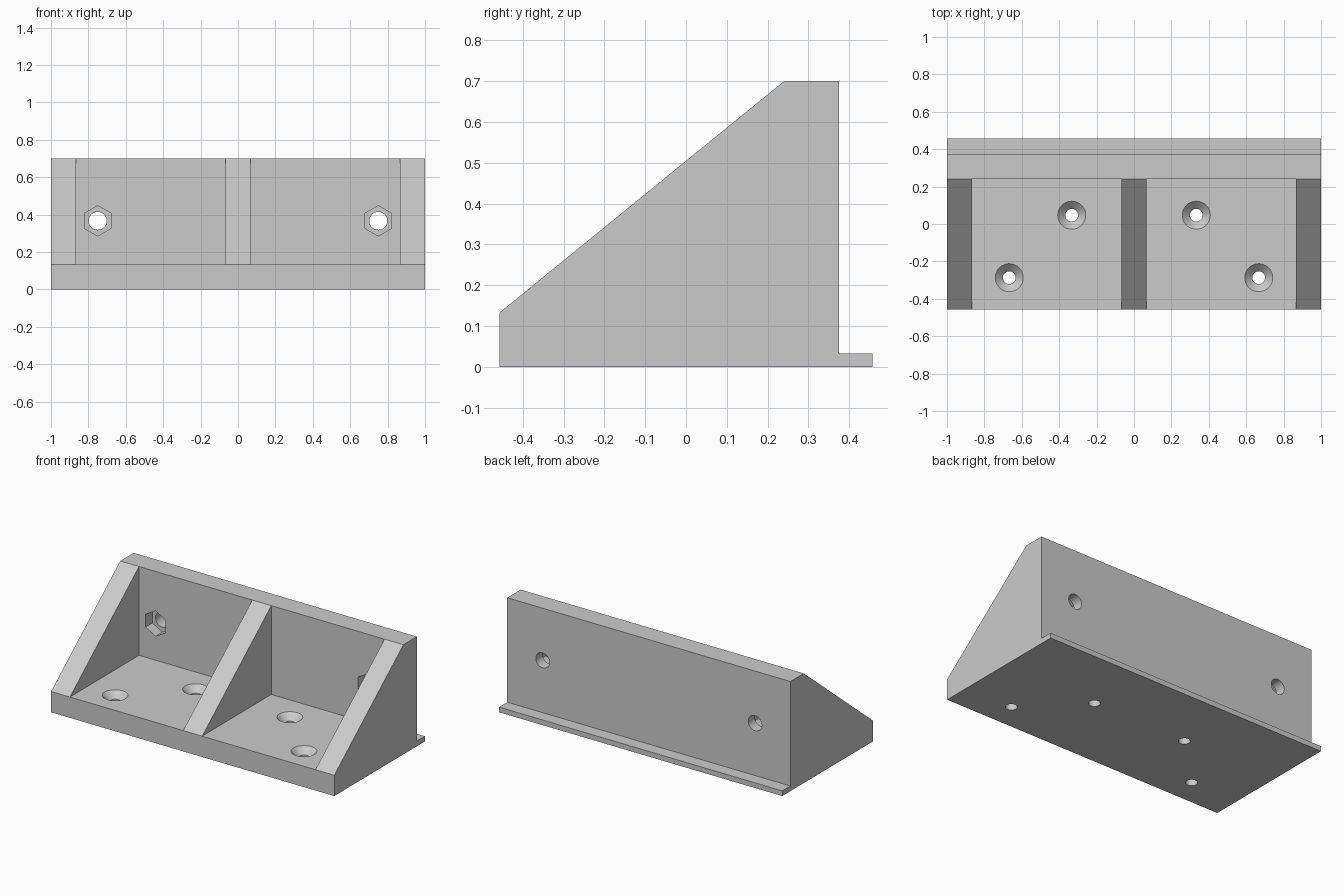
import bpy
import bmesh
import math
from mathutils import Matrix, Vector

cube = bpy.data.objects.get("Cube")
if cube:
    bpy.data.objects.remove(cube, do_unlink=True)

FRONT, BACK = -0.457, 0.457
FLOOR, TOP, LIP = 0.133, 0.7, 0.033
WALL_FRONT, WALL_BACK = 0.24, 0.375
SCREW_R, SINK = 0.034, 0.041

grey = bpy.data.materials.new("plain grey")
grey.use_nodes = True
color = (0.6, 0.6, 0.6, 1)
grey.diffuse_color = color
grey.node_tree.nodes["Principled BSDF"].inputs["Base Color"].default_value = color


def add_object(name, bm):
    bmesh.ops.recalc_face_normals(bm, faces=bm.faces)
    mesh = bpy.data.meshes.new(name)
    bm.to_mesh(mesh)
    bm.free()
    obj = bpy.data.objects.new(name, mesh)
    bpy.context.collection.objects.link(obj)
    mesh.materials.append(grey)
    return obj


def box(name, low, high):
    low, high = Vector(low), Vector(high)
    bm = bmesh.new()
    bmesh.ops.create_cube(bm, size=1, matrix=Matrix.Translation((low + high) / 2)
                          @ Matrix.Diagonal((*(high - low), 1)))
    return add_object(name, bm)


def plug(name, x, start, end, sides, r1, r2, across, upright):
    """Cylinder or cone between start and end, along z if upright, else along y."""
    middle = (start + end) / 2
    if upright:
        place = Matrix.Translation((x, across, middle))
    else:
        place = Matrix.Translation((x, middle, across)) @ Matrix.Rotation(-math.pi / 2, 4, "X")
    bm = bmesh.new()
    bmesh.ops.create_cone(bm, cap_ends=True, segments=sides, radius1=r1, radius2=r2,
                          depth=end - start, matrix=place)
    return add_object(name, bm)


def cut(body, cutter):
    cutter.hide_render = True
    mod = body.modifiers.new(cutter.name, "BOOLEAN")
    mod.operation, mod.solver, mod.object = "DIFFERENCE", "EXACT", cutter
    bpy.context.view_layer.objects.active = body
    bpy.ops.object.modifier_apply(modifier=mod.name)
    bpy.data.objects.remove(cutter, do_unlink=True)


# Solid wedge with a thin lip along the back
outline = [(FRONT, 0), (BACK, 0), (BACK, LIP), (WALL_BACK, LIP),
           (WALL_BACK, TOP), (WALL_FRONT, TOP), (FRONT, FLOOR)]
bm = bmesh.new()
side = bm.faces.new([bm.verts.new((-1, y, z)) for y, z in outline])
extruded = bmesh.ops.extrude_face_region(bm, geom=[side])["geom"]
bmesh.ops.translate(bm, vec=(2, 0, 0),
                    verts=[v for v in extruded if isinstance(v, bmesh.types.BMVert)])
bracket = add_object("angle_bracket", bm)

for s in (-1, 1):
    # Open bay between the centre rib and the end rib
    inner, outer = sorted((s * 0.067, s * 0.867))
    cut(bracket, box("bay", (inner, -0.6, FLOOR), (outer, WALL_FRONT, 1)))

    # Countersunk screw holes in the floor
    for x, y in ((0.667, -0.287), (0.333, 0.047)):
        cut(bracket, plug("screw_hole", s * x, -0.1, 0.3, 32, SCREW_R, SCREW_R, y, True))
        cut(bracket, plug("countersink", s * x, FLOOR - SINK, FLOOR + 0.01, 32,
                          SCREW_R, SCREW_R + SINK + 0.01, y, True))

    # Bolt hole and hexagonal nut pocket in the wall
    cut(bracket, plug("bolt_hole", s * 0.75, 0.1, 0.6, 32, 0.048, 0.048, 0.367, False))
    cut(bracket, plug("nut_pocket", s * 0.75, 0.1, WALL_FRONT + 0.067, 6,
                      0.081, 0.081, 0.367, False))

# Smooth hole walls, sharp edges elsewhere
bpy.ops.object.select_all(action="DESELECT")
bracket.select_set(True)
bpy.context.view_layer.objects.active = bracket
bpy.ops.object.shade_smooth_by_angle(angle=math.radians(30))
